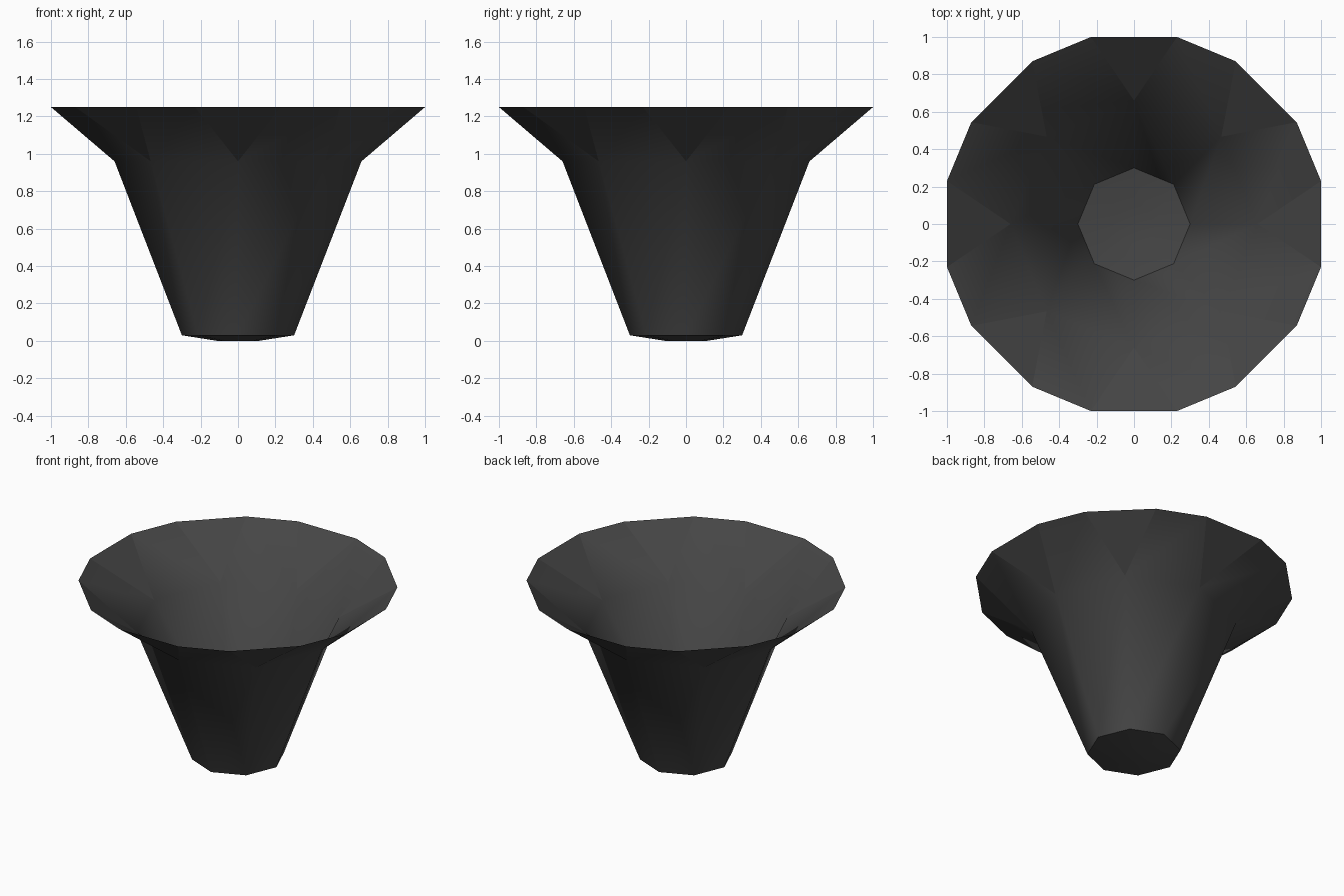
import bpy, bmesh, math
from mathutils import Vector

cube = bpy.data.objects.get("Cube")
if cube:
    bpy.data.objects.remove(cube, do_unlink=True)

SIDES = 8

charcoal = bpy.data.materials.new("charcoal")
charcoal.use_nodes = True
colour = (0.06, 0.06, 0.06, 1)
charcoal.diffuse_color = colour
charcoal.node_tree.nodes["Principled BSDF"].inputs["Base Color"].default_value = colour

bm = bmesh.new()


def point(radius, angle, z):
    return bm.verts.new(Vector((radius * math.cos(angle), radius * math.sin(angle), z)))


def ring(radius, z, offset=0):
    return [point(radius, math.tau * i / SIDES + offset, z) for i in range(SIDES)]


def bridge(lower, upper):
    for i in range(SIDES):
        j = (i + 1) % SIDES
        bm.faces.new((lower[i], lower[j], upper[j], upper[i]))


# Octagonal base and neck
foot = ring(0.11, 0)
base = ring(0.30, 0.03)
neck = ring(0.66, 0.96)
bm.faces.new(foot[::-1])
bridge(foot, base)
bridge(base, neck)

# Flared rim: each neck corner fans out to a clipped corner
clip = math.atan2(0.23, 1.0)
right = ring(1.026, 1.25, -clip)
left = ring(1.026, 1.25, clip)
for i in range(SIDES):
    j = (i + 1) % SIDES
    bm.faces.new((neck[i], right[i], left[i]))
    bm.faces.new((neck[i], neck[j], right[j], left[i]))

mesh = bpy.data.meshes.new("funnel")
bm.to_mesh(mesh)
bm.free()
mesh.materials.append(charcoal)
funnel = bpy.data.objects.new("funnel", mesh)
bpy.context.collection.objects.link(funnel)

# Smooth walls with a crisp base edge
bpy.context.view_layer.objects.active = funnel
funnel.select_set(True)
bpy.ops.object.shade_smooth_by_angle(angle=math.radians(50))
